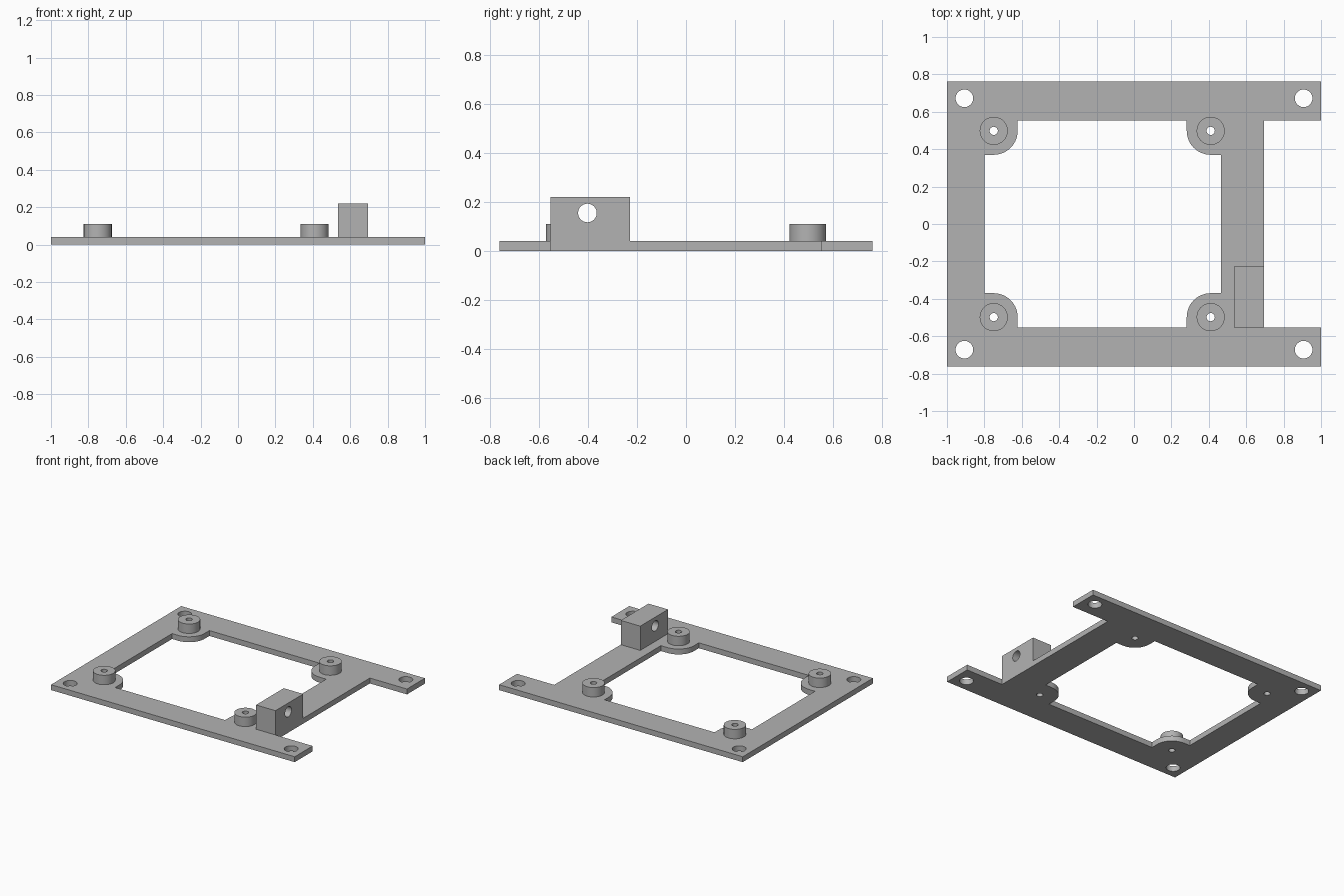
import bpy, bmesh
from math import cos, sin, pi, radians
from mathutils import Matrix

cube = bpy.data.objects.get("Cube")
if cube:
    bpy.data.objects.remove(cube, do_unlink=True)

grey = bpy.data.materials.new("plain grey")
grey.use_nodes = True
GREY = (0.45, 0.45, 0.45, 1)
grey.diffuse_color = GREY
grey.node_tree.nodes["Principled BSDF"].inputs["Base Color"].default_value = GREY


def arc(cx, cy, r, start=0, end=2 * pi, n=48, closed=True):
    """Points on an arc; a closed circle leaves out the repeated last point."""
    count = n if closed else n + 1
    return [(cx + r * cos(start + (end - start) * i / n),
             cy + r * sin(start + (end - start) * i / n)) for i in range(count)]


def extruded(name, loops, depth, matrix):
    """Solid from an outline and its holes, extruded from local z = 0 to depth."""
    curve = bpy.data.curves.new(name + "_profile", 'CURVE')
    curve.dimensions = '2D'
    curve.fill_mode = 'BOTH'
    curve.extrude = depth / 2
    for loop in loops:
        spline = curve.splines.new('POLY')
        spline.points.add(len(loop) - 1)
        for point, (x, y) in zip(spline.points, loop):
            point.co = (x, y, 0, 1)
        spline.use_cyclic_u = True
    helper = bpy.data.objects.new(name + "_helper", curve)
    bpy.context.collection.objects.link(helper)
    bpy.context.view_layer.update()
    evaluated = helper.evaluated_get(bpy.context.evaluated_depsgraph_get())
    mesh = bpy.data.meshes.new_from_object(evaluated)
    bpy.data.objects.remove(helper, do_unlink=True)
    bpy.data.curves.remove(curve)

    bm = bmesh.new()
    bm.from_mesh(mesh)
    bmesh.ops.remove_doubles(bm, verts=bm.verts, dist=0.0001)
    bmesh.ops.transform(bm, matrix=matrix @ Matrix.Translation((0, 0, depth / 2)), verts=bm.verts)
    bmesh.ops.recalc_face_normals(bm, faces=bm.faces)
    bm.to_mesh(mesh)
    bm.free()
    mesh.name = name
    mesh.materials.clear()
    mesh.materials.append(grey)
    obj = bpy.data.objects.new(name, mesh)
    bpy.context.collection.objects.link(obj)
    bpy.ops.object.select_all(action='DESELECT')
    bpy.context.view_layer.objects.active = obj
    obj.select_set(True)
    bpy.ops.object.shade_smooth_by_angle(angle=radians(30))
    return obj


THICK = 0.04
HALF_Y = 0.763
BAR_Y = 0.553              # inner edge of the front and back bars
LEFT_X, RIGHT_X = -0.80, 0.465   # inner edges of the side bars
POST_X, POST_Y = (-0.75, 0.41), 0.498
EAR, POST_R, SCREW_R = 0.128, 0.075, 0.022

# Plate outline, with a notch between the two arms
outline = [(-1, -HALF_Y), (1, -HALF_Y), (1, -BAR_Y), (0.695, -BAR_Y),
           (0.695, BAR_Y), (1, BAR_Y), (1, HALF_Y), (-1, HALF_Y)]

# Window with a rounded ear in each corner
def ear(cx, side_x, edge_sign):
    """Back ear: from the back bar, round the post, to the side bar."""
    start, end = (0, -pi / 2) if edge_sign > 0 else (pi, 1.5 * pi)
    return ([(cx + edge_sign * EAR, BAR_Y)]
            + arc(cx, POST_Y, EAR, start, end, 14, False)
            + [(side_x, POST_Y - EAR)])

back_left = ear(POST_X[0], LEFT_X, 1)
back_right = ear(POST_X[1], RIGHT_X, -1)
back_half = back_left[::-1] + back_right
window = back_half + [(x, -y) for x, y in back_half[::-1]]

posts = [(x, y) for x in POST_X for y in (-POST_Y, POST_Y)]
corner_holes = [arc(x, y, 0.047) for x in (-0.907, 0.907) for y in (-0.672, 0.672)]
screw_holes = [arc(x, y, SCREW_R, n=24) for x, y in posts]
extruded("base_plate", [outline, window] + corner_holes + screw_holes, THICK, Matrix())

# Hollow standoff posts
for (x, y), label in zip(posts, ("front_right", "back_right", "front_left", "back_left")):
    extruded("standoff_" + label, [arc(0, 0, POST_R), arc(0, 0, SCREW_R, n=24)], 0.07,
             Matrix.Translation((x, y, THICK)))

# Upright block with a cross hole, its profile drawn in y and z
block = [(-BAR_Y, THICK), (-0.228, THICK), (-0.228, 0.22), (-BAR_Y, 0.22)]
along_x = Matrix(((0, 0, 1, 0.535), (1, 0, 0, 0), (0, 1, 0, 0), (0, 0, 0, 1)))
extruded("bracket_block", [block, arc(-0.403, 0.155, 0.038)], 0.16, along_x)
